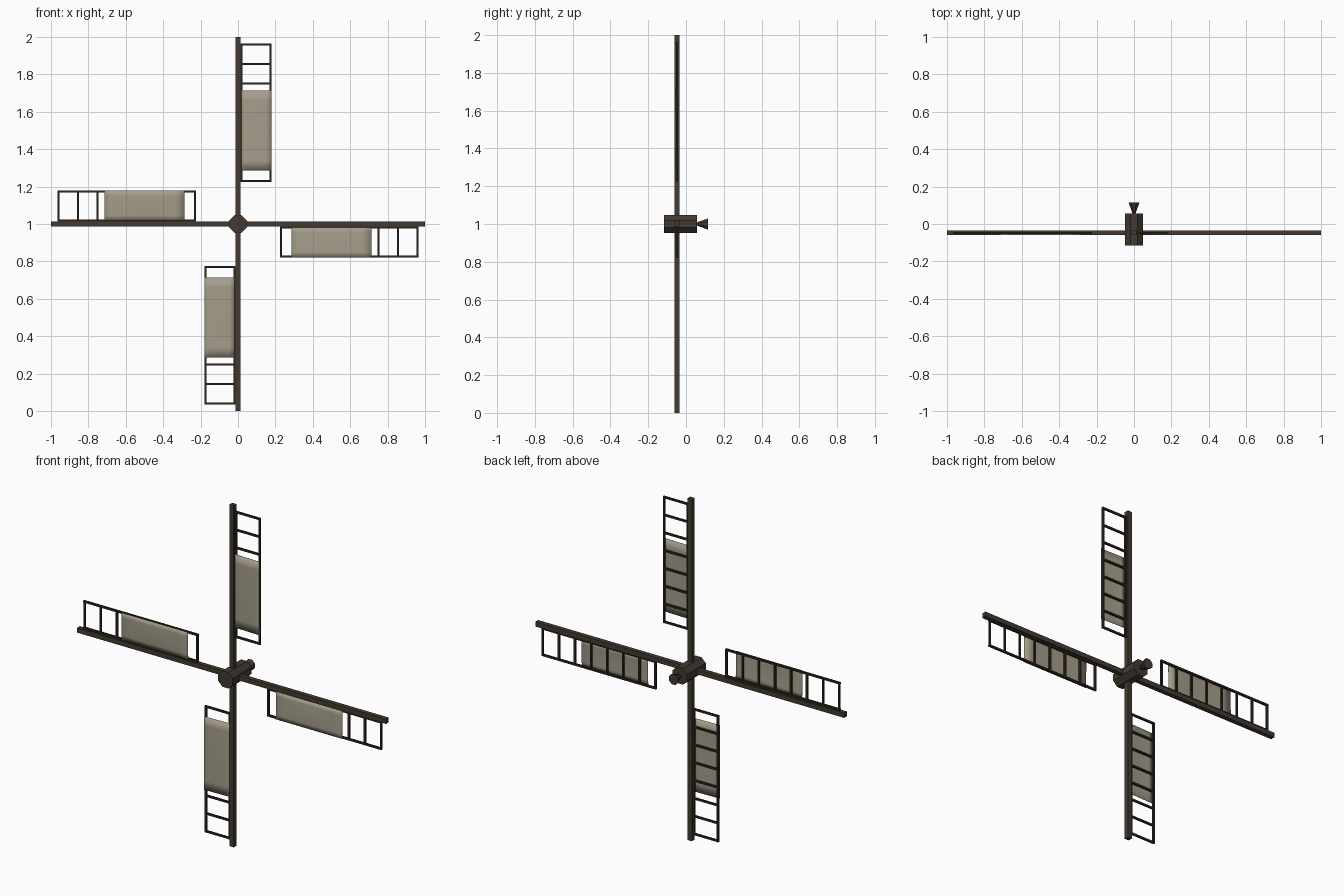
import bpy
import bmesh
import math
from mathutils import Matrix, Vector

default = bpy.data.objects.get("Cube")
if default:
    bpy.data.objects.remove(default)

HUB_Z = 1.0
ARM_Y = -0.047


def material(name, rgb, roughness):
    mat = bpy.data.materials.new(name)
    mat.use_nodes = True
    mat.diffuse_color = (*rgb, 1)
    shader = mat.node_tree.nodes["Principled BSDF"]
    shader.inputs["Base Color"].default_value = (*rgb, 1)
    shader.inputs["Roughness"].default_value = roughness
    return mat


timber = material("brown timber", (0.058, 0.043, 0.031), 0.7)
lath = material("dark lath", (0.026, 0.021, 0.014), 0.8)
canvas = material("weathered canvas", (0.38, 0.34, 0.26), 0.8)


def finish(name, bm, mat, matrix):
    bmesh.ops.recalc_face_normals(bm, faces=bm.faces)
    mesh = bpy.data.meshes.new(name)
    bm.to_mesh(mesh)
    bm.free()
    mesh.materials.append(mat)
    obj = bpy.data.objects.new(name, mesh)
    bpy.context.collection.objects.link(obj)
    obj.matrix_world = matrix
    return obj


def add_box(bm, low, high):
    low, high = Vector(low), Vector(high)
    size = Matrix.Diagonal((*(high - low), 1))
    bmesh.ops.create_cube(bm, size=1, matrix=Matrix.Translation((low + high) / 2) @ size)


def shaft(name, y0, y1, r0, r1):
    """Eight-sided drum or cone lying along y, with flats on top and sides."""
    bm = bmesh.new()
    bmesh.ops.create_cone(bm, cap_ends=True, segments=8, radius1=r0, radius2=r1, depth=y1 - y0,
                          matrix=Matrix.Rotation(math.pi / 8, 4, "Z"))
    lie = Matrix.Rotation(-math.pi / 2, 4, "X")
    return finish(name, bm, timber, Matrix.Translation((0, (y0 + y1) / 2, HUB_Z)) @ lie)


# Hub and the flared stub behind it
shaft("hub", -0.116, 0.057, 0.051, 0.051)
shaft("rear_stub", 0.057, 0.116, 0.009, 0.032)


def arm(name, matrix):
    bm = bmesh.new()
    add_box(bm, (-0.014, -0.013, 0), (0.014, 0.013, 1))
    finish(name, bm, timber, matrix)


def lattice(name, matrix):
    """Two long rails joined by eight evenly spaced rungs."""
    bm = bmesh.new()
    t = 0.0055
    bottom, top, inner, outer = 0.23, 0.96, 0.019, 0.174
    for x in (inner, outer):
        add_box(bm, (x - t, -t, bottom - t), (x + t, t, top + t))
    for i in range(8):
        z = bottom + (top - bottom) * i / 7
        add_box(bm, (inner, -t * 0.9, z - t), (outer, t * 0.9, z + t))
    finish(name, bm, lath, matrix)


def sail(name, matrix):
    """Gently billowed cloth in front of the lattice."""
    bm = bmesh.new()
    bmesh.ops.create_grid(bm, x_segments=6, y_segments=8, size=0.5)
    for v in bm.verts:
        u, w = v.co.x + 0.5, v.co.y + 0.5
        billow = 0.003 * math.sin(math.pi * u) * math.sin(math.pi * w)
        v.co = (0.018 + 0.16 * u, -0.006 - 0.005 * u - billow, 0.285 + 0.43 * w)
    obj = finish(name, bm, canvas, matrix)
    for face in obj.data.polygons:
        face.use_smooth = True
    thick = obj.modifiers.new("cloth thickness", "SOLIDIFY")
    thick.thickness = 0.001
    thick.offset = 0


# Four identical blades turned about the hub
for i, side in enumerate(("top", "left", "bottom", "right")):
    place = Matrix.Translation((0, ARM_Y, HUB_Z)) @ Matrix.Rotation(i * math.pi / 2, 4, "Y")
    arm(side + "_arm", place)
    lattice(side + "_lattice", place)
    sail(side + "_sail", place)
